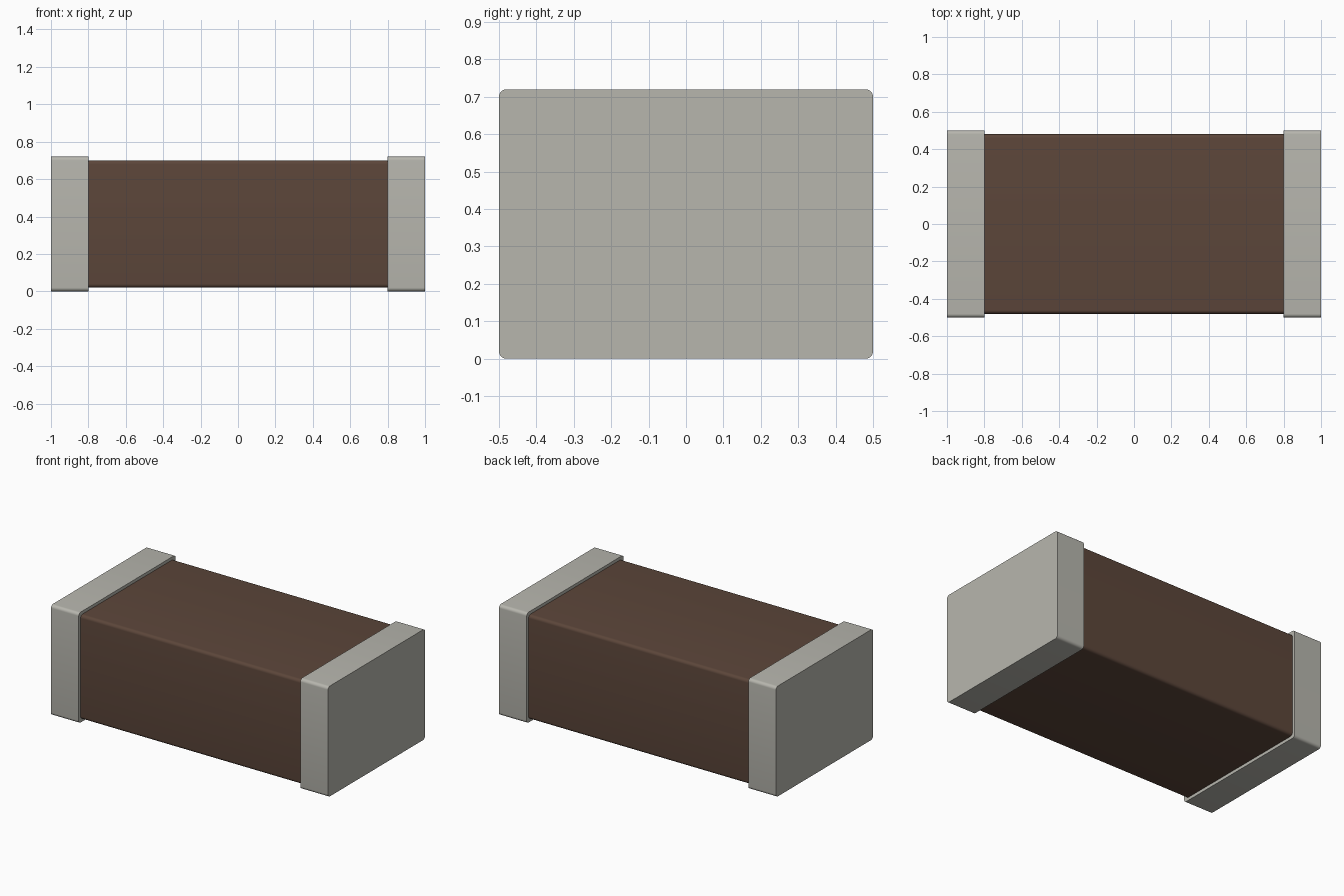
import bpy
import bmesh
import math

if "Cube" in bpy.data.objects:
    bpy.data.objects.remove(bpy.data.objects["Cube"])


def material(name, color):
    mat = bpy.data.materials.new(name)
    mat.diffuse_color = (*color, 1.0)
    mat.use_nodes = True
    mat.node_tree.nodes["Principled BSDF"].inputs["Base Color"].default_value = mat.diffuse_color
    return mat


def rounded_bar(name, x0, x1, half_y, z0, z1, radius, mat, steps=6):
    """Rounded rectangle in the YZ plane, extruded from x0 to x1."""
    bm = bmesh.new()
    corners = [(half_y, z1, 0), (-half_y, z1, 90), (-half_y, z0, 180), (half_y, z0, 270)]
    verts = []
    for y, z, start in corners:
        cy = y - math.copysign(radius, y)
        cz = z - radius if z == z1 else z + radius
        for i in range(steps + 1):
            a = math.radians(start + 90 * i / steps)
            verts.append(bm.verts.new((x0, cy + radius * math.cos(a), cz + radius * math.sin(a))))
    face = bm.faces.new(verts)
    out = bmesh.ops.extrude_face_region(bm, geom=[face], use_keep_orig=True)
    moved = [g for g in out["geom"] if isinstance(g, bmesh.types.BMVert)]
    bmesh.ops.translate(bm, verts=moved, vec=(x1 - x0, 0, 0))
    bmesh.ops.recalc_face_normals(bm, faces=bm.faces[:])
    mesh = bpy.data.meshes.new(name)
    bm.to_mesh(mesh)
    bm.free()
    mesh.materials.append(mat)
    obj = bpy.data.objects.new(name, mesh)
    bpy.context.collection.objects.link(obj)
    bpy.ops.object.select_all(action='DESELECT')
    obj.select_set(True)
    bpy.context.view_layer.objects.active = obj
    bpy.ops.object.shade_smooth_by_angle(angle=math.radians(30))
    return obj


brown = material("ceramic_brown", (0.107, 0.061, 0.042))
metal = material("terminal_metal", (0.474, 0.468, 0.423))

# Ceramic body, running slightly into the end caps
rounded_bar("ceramic_body", -0.81, 0.81, 0.48, 0.02, 0.70, 0.02, brown)

# Metal end caps
for label, x0, x1 in (("left", -1.0, -0.8), ("right", 0.8, 1.0)):
    rounded_bar(label + "_end_cap", x0, x1, 0.5, 0.0, 0.72, 0.02, metal)
